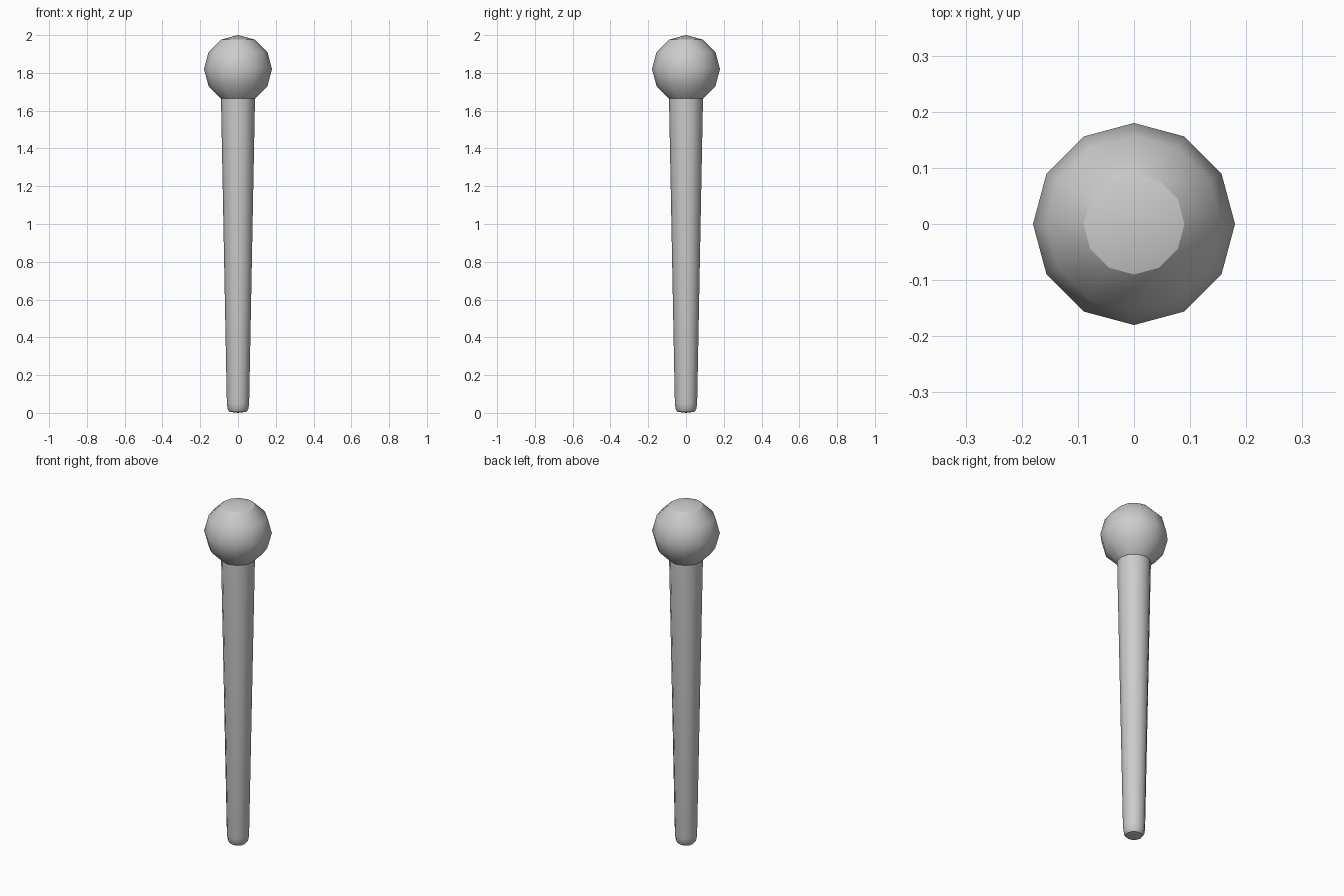
import bpy, bmesh
from math import sin, cos, pi, radians

if "Cube" in bpy.data.objects:
    bpy.data.objects.remove(bpy.data.objects["Cube"])

SIDES = 12


def lathe(name, profile):
    """Revolve (radius, z) points around z; radius 0 makes a pole."""
    bm = bmesh.new()
    rings = []
    for r, z in profile:
        n = SIDES if r > 0 else 1
        rings.append([bm.verts.new((r * cos(2 * pi * i / SIDES),
                                    r * sin(2 * pi * i / SIDES), z)) for i in range(n)])
    for a, b in zip(rings, rings[1:]):
        for i in range(SIDES):
            j = (i + 1) % SIDES
            quad = [a[i % len(a)], a[j % len(a)], b[j % len(b)], b[i % len(b)]]
            bm.faces.new(list(dict.fromkeys(quad)))
    mesh = bpy.data.meshes.new(name)
    bm.to_mesh(mesh)
    bm.free()
    obj = bpy.data.objects.new(name, mesh)
    bpy.context.collection.objects.link(obj)
    bpy.context.view_layer.objects.active = obj
    obj.select_set(True)
    bpy.ops.object.shade_smooth_by_angle(angle=radians(40))
    obj.select_set(False)
    return obj


# Tapered shaft with a softened foot
lathe("shaft", [(0, 0), (0.045, 0.006), (0.054, 0.018), (0.059, 0.05), (0.09, 1.664)])

# Round knob, open where it meets the shaft
R, CENTRE = 0.18, 1.82
knob = lathe("knob", [(R * sin(k * pi / 6) if k < 6 else 0, CENTRE - R * cos(k * pi / 6))
                      for k in range(1, 7)])

# Crisp rim around the top cap
for e in knob.data.edges:
    if all(abs(knob.data.vertices[v].co.z - (CENTRE + R * cos(pi / 6))) < 1e-4 for v in e.vertices):
        e.use_edge_sharp = True
